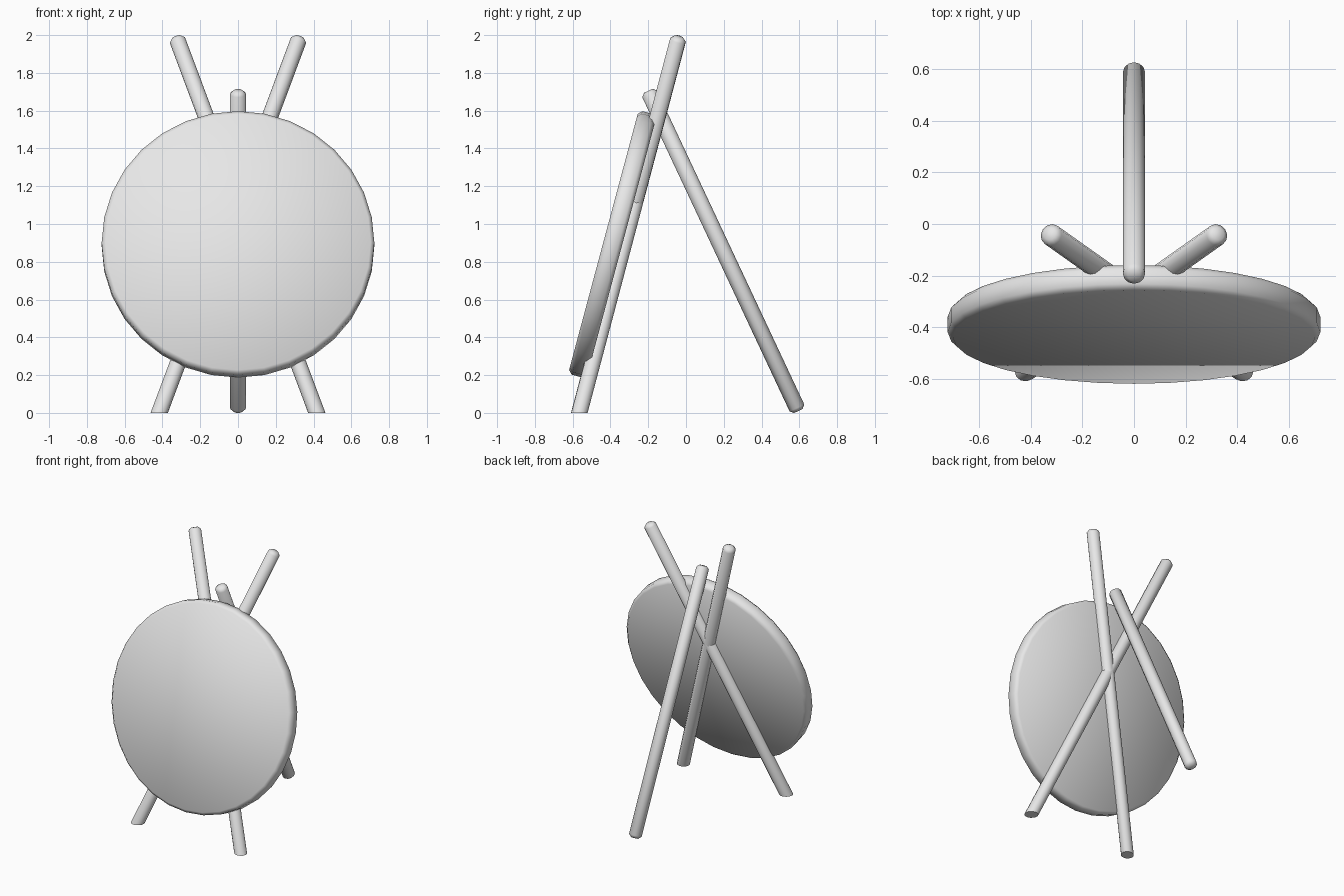
import bpy
import bmesh
import math
from mathutils import Vector, Matrix

cube = bpy.data.objects.get("Cube")
if cube:
    bpy.data.objects.remove(cube, do_unlink=True)

# One plain colour for the whole stand
grey = bpy.data.materials.new("light_grey")
grey.use_nodes = True
grey.diffuse_color = (0.8, 0.8, 0.8, 1)
grey.node_tree.nodes["Principled BSDF"].inputs["Base Color"].default_value = (0.8, 0.8, 0.8, 1)


def chamfered_cylinder(name, start, end, radius, sides, chamfer, spin=0.0, ground_cut=False):
    """Cylinder between two points with chamfered rims, optionally cut flat at the ground."""
    start, end = Vector(start), Vector(end)
    axis = end - start
    bm = bmesh.new()
    bmesh.ops.create_cone(bm, cap_ends=True, segments=sides, radius1=radius,
                          radius2=radius, depth=axis.length,
                          matrix=Matrix.Rotation(spin, 4, 'Z'))
    rims = [e for e in bm.edges if abs(e.verts[0].co.z - e.verts[1].co.z) < 1e-5]
    bmesh.ops.bevel(bm, geom=rims, offset=chamfer, segments=1, affect='EDGES')
    turn = axis.to_track_quat('Z', 'Y').to_matrix().to_4x4()
    bm.transform(Matrix.Translation((start + end) / 2) @ turn)
    if ground_cut:
        cut = bmesh.ops.bisect_plane(bm, geom=bm.verts[:] + bm.edges[:] + bm.faces[:],
                                     plane_co=(0, 0, 0), plane_no=(0, 0, -1),
                                     clear_outer=True)
        edges = [g for g in cut["geom_cut"] if isinstance(g, bmesh.types.BMEdge)]
        bmesh.ops.contextual_create(bm, geom=edges)
    bmesh.ops.recalc_face_normals(bm, faces=bm.faces[:])
    mesh = bpy.data.meshes.new(name)
    bm.to_mesh(mesh)
    bm.free()
    mesh.materials.append(grey)
    obj = bpy.data.objects.new(name, mesh)
    bpy.context.collection.objects.link(obj)
    bpy.ops.object.select_all(action='DESELECT')
    obj.select_set(True)
    bpy.context.view_layer.objects.active = obj
    bpy.ops.object.shade_smooth_by_angle(angle=math.radians(55))
    return obj


# Round board, leaning back
tilt = math.radians(15)
centre = Vector((0, -0.389, 0.892))
half = Vector((0, -math.cos(tilt), math.sin(tilt))) * 0.05
chamfered_cylinder("round_board", centre - half, centre + half, 0.722, 32, 0.02)

# Two crossed front legs, cut flat where they meet the ground
for side, label in ((1, "left"), (-1, "right")):
    foot = Vector((0.417 * side, -0.565, 0))
    tip = Vector((-0.327 * side, -0.038, 1.99))
    below = foot - (tip - foot) * 0.05
    chamfered_cylinder("front_leg_" + label, below, tip, 0.043, 12, 0.018, ground_cut=True)

# Rear prop leg
chamfered_cylinder("rear_leg", (0, 0.595, 0.01), (0, -0.2, 1.705), 0.043, 12, 0.018)
